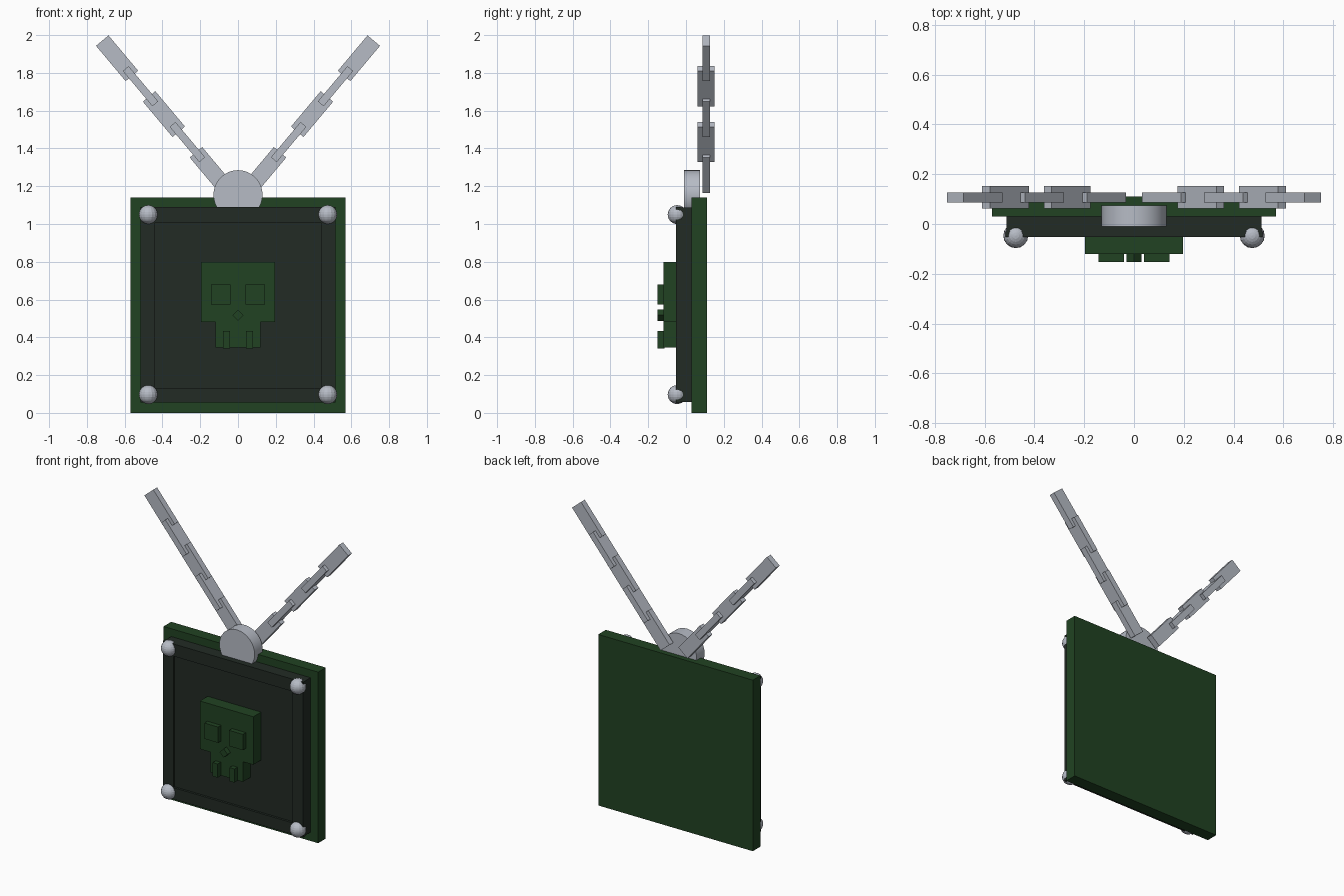
import bpy, math
from mathutils import Matrix, Vector

if "Cube" in bpy.data.objects:
    bpy.data.objects.remove(bpy.data.objects["Cube"])


def material(name, rgb):
    m = bpy.data.materials.new(name)
    m.diffuse_color = (*rgb, 1)
    m.use_nodes = True
    m.node_tree.nodes["Principled BSDF"].inputs["Base Color"].default_value = m.diffuse_color
    return m


GREEN = material("dark green", (0.015, 0.055, 0.016))
DARK = material("blackish green", (0.016, 0.024, 0.018))
STEEL = material("pale steel", (0.47, 0.50, 0.56))


def finish(name, mat):
    ob = bpy.context.object
    ob.name = name
    ob.data.materials.append(mat)
    return ob


def box(name, mat, x, y, z, angle=0):
    """Box from (min, max) ranges, turned about y through its centre."""
    c = Vector([(r[0] + r[1]) / 2 for r in (x, y, z)])
    s = [r[1] - r[0] for r in (x, y, z)]
    bpy.ops.mesh.primitive_cube_add(size=1)
    ob = finish(name, mat)
    ob.data.transform(Matrix.Translation(c) @ Matrix.Rotation(angle, 4, 'Y')
                      @ Matrix.Diagonal((*s, 1)))
    return ob


# backing board and inset panel
box("back_board", GREEN, (-0.57, 0.57), (0.03, 0.11), (0, 1.14))
box("front_panel", DARK, (-0.513, 0.513), (-0.038, 0.035), (0.057, 1.088))

# raised frame bars around the panel
for s in (-1, 1):
    box("frame_side", DARK, sorted((s * 0.44, s * 0.517)), (-0.053, -0.03), (0.055, 1.09))
for z in ((0.055, 0.132), (1.008, 1.09)):
    box("frame_rail", DARK, (-0.44, 0.44), (-0.053, -0.03), z)

# corner studs
for x in (-0.475, 0.475):
    for z in (0.097, 1.05):
        bpy.ops.mesh.primitive_uv_sphere_add(segments=16, ring_count=12, radius=0.05,
                                             location=(x, -0.047, z))
        finish("corner_stud", STEEL)

# skull emblem
box("skull_head", GREEN, (-0.197, 0.197), (-0.12, -0.03), (0.48, 0.80))
box("skull_jaw", GREEN, (-0.12, 0.12), (-0.12, -0.03), (0.345, 0.48))
for s in (-1, 1):
    box("skull_eye", GREEN, sorted((s * 0.04, s * 0.142)), (-0.152, -0.115), (0.575, 0.68))
    box("skull_tooth", GREEN, sorted((s * 0.043, s * 0.08)), (-0.152, -0.115), (0.342, 0.433))
box("skull_nose", GREEN, (-0.021, 0.021), (-0.152, -0.115), (0.496, 0.538), math.pi / 4)

# hanging disc
bpy.ops.mesh.primitive_cylinder_add(vertices=32, radius=0.13, depth=0.085,
                                    location=(0, 0.032, 1.155),
                                    rotation=(math.pi / 2, 0, 0))
finish("hanger_disc", STEEL)
bpy.ops.object.shade_smooth_by_angle(angle=math.radians(40))

# two chains of alternating flat links
TILT = math.radians(40)
for s in (-1, 1):
    for i in range(5):
        d = 0.193 * i
        cx = s * (0.144 + d * math.sin(TILT))
        cz = 1.286 + d * math.cos(TILT)
        w, t = (0.043, 0.02) if i % 2 == 0 else (0.02, 0.045)
        box("chain_link", STEEL, (cx - w, cx + w), (0.107 - t, 0.107 + t),
            (cz - 0.122, cz + 0.122), s * TILT)
